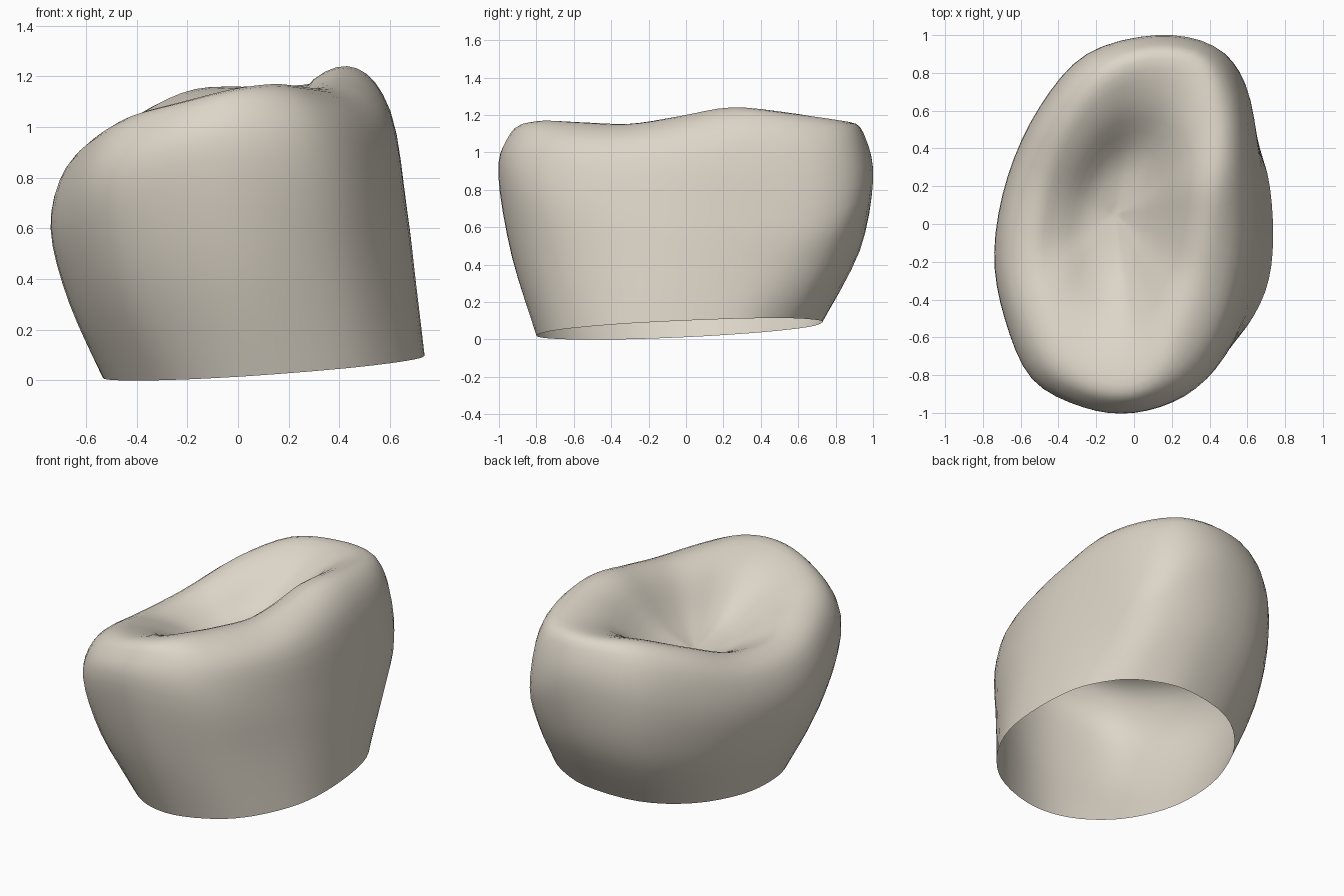
import bpy, bmesh, math
from mathutils import Vector

cube = bpy.data.objects.get("Cube")
if cube:
    bpy.data.objects.remove(cube, do_unlink=True)

SUBDIVISIONS = 4

# widest ring of the body, counter-clockwise from +x
belly = [Vector(p) for p in (
    (.665, -.05, .68), (.65, .38, .66), (.59, .74, .66), (.425, .94, .76),
    (.12, 1, .85), (-.25, .9, .8), (-.5, .62, .7), (-.67, .25, .62),
    (-.74, -.15, .6), (-.685, -.5, .65), (-.54, -.82, .75), (-.27, -.97, .85),
    (0, -1, .88), (.27, -.91, .85), (.46, -.72, .8), (.6, -.4, .75))]

# highest line of the rounded rim
crest = [Vector(p) for p in (
    (.43, -.05, 1.185), (.47, .26, 1.232), (.45, .58, 1.205), (.33, .83, 1.17),
    (.08, .87, 1.16), (-.17, .77, 1.15), (-.37, .53, 1.06), (-.5, .2, .94),
    (-.55, -.15, .92), (-.5, -.45, .985), (-.4, -.68, 1.05), (-.22, -.82, 1.1),
    (-.02, -.85, 1.15), (.14, -.76, 1.17), (.25, -.58, 1.16), (.36, -.32, 1.15))]

basin = Vector((-.1, .05, .8))


def blend(a, b, flat, rise):
    """Mix two points with separate factors across and up."""
    p = a.lerp(b, flat)
    p.z = a.z + (b.z - a.z) * rise
    return p


def foot(p):
    """Point of the tilted open bottom edge below a belly point."""
    a = math.atan2(p.y, p.x / .7)
    bulge = .025 * abs(math.sin(2 * a)) * (p.x > 0)
    x = .1 + .635 * math.cos(a) + bulge
    y = -.035 + .765 * math.sin(a) + bulge * (p.y > 0)
    return Vector((x, y, max(0, .05 + .07 * x + .045 * y)))


def spline(points, closed):
    """Smooth curve through the points."""
    n, out = len(points), []
    pick = (lambda i: points[i % n]) if closed else (lambda i: points[min(max(i, 0), n - 1)])
    for i in range(n if closed else n - 1):
        a, b, c, d = (pick(i + k) for k in (-1, 0, 1, 2))
        for s in range(SUBDIVISIONS):
            t = s / SUBDIVISIONS
            out.append(b + (c - a) * (t / 2) + (a * 2 - b * 5 + c * 4 - d) * (t * t / 2)
                       + (b * 3 - a - c * 3 + d) * (t ** 3 / 2))
    return out if closed else out + [points[-1].copy()]


# upright profiles from the open bottom over the rim into the basin
profiles = []
for wide, top in zip(belly, crest):
    low = foot(wide)
    flare = .65 - .25 * max(0, wide.x) + .12 * max(0, wide.y)
    gentle = .3 * max(0, top.x)
    profiles.append(spline([
        low, blend(low, wide, flare, .5), wide,
        blend(wide, top, .29, .71), top,
        blend(top, basin, .3, .24 - gentle), blend(top, basin, .65, .82 - gentle),
        basin], False))

# rings around the body
rings = [spline(list(ring), True) for ring in zip(*profiles)][:-1]

bm = bmesh.new()
grid = [[bm.verts.new(p) for p in ring] for ring in rings]
count = len(grid[0])
for lower, upper in zip(grid, grid[1:]):
    for i in range(count):
        j = (i + 1) % count
        bm.faces.new((lower[i], lower[j], upper[j], upper[i]))
middle = bm.verts.new(basin)
for i in range(count):
    bm.faces.new((grid[-1][i], grid[-1][(i + 1) % count], middle))

mesh = bpy.data.meshes.new("crown_shell")
bm.to_mesh(mesh)
bm.free()
shell = bpy.data.objects.new("crown_shell", mesh)
bpy.context.collection.objects.link(shell)
mesh.shade_smooth()

# single warm grey colour
colour = (.72, .665, .575, 1)
mat = bpy.data.materials.new("warm_ivory")
mat.use_nodes = True
mat.diffuse_color = colour
mat.node_tree.nodes["Principled BSDF"].inputs["Base Color"].default_value = colour
mesh.materials.append(mat)
